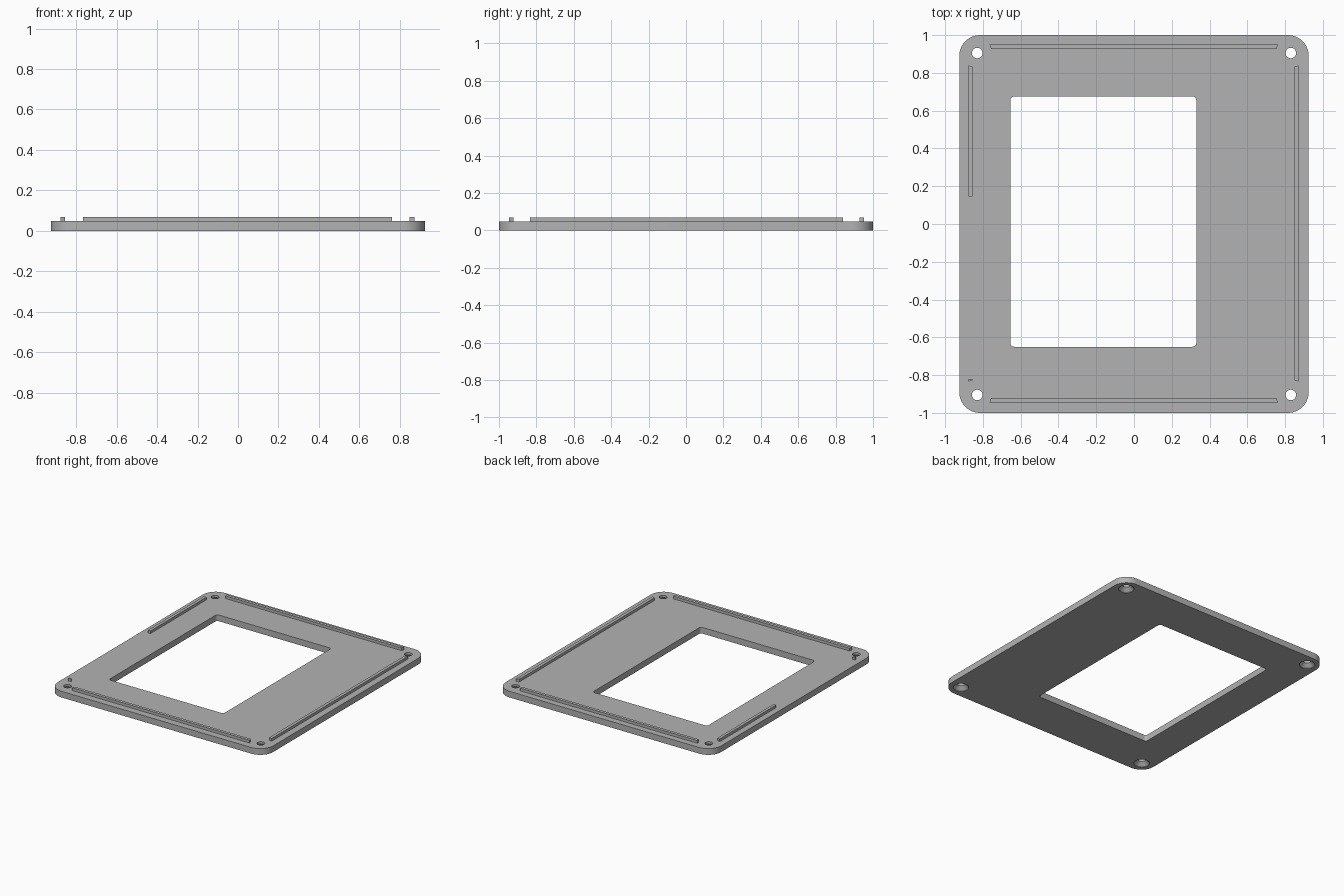
import bpy, bmesh, math

if "Cube" in bpy.data.objects:
    bpy.data.objects.remove(bpy.data.objects["Cube"])

grey = bpy.data.materials.new("plain grey")
grey.diffuse_color = (0.45, 0.45, 0.45, 1)
grey.use_nodes = True
grey.node_tree.nodes["Principled BSDF"].inputs["Base Color"].default_value = grey.diffuse_color

THICK, RIB_TOP = 0.048, 0.069


def prism(name, pts, z0, z1):
    """Extrude a counter-clockwise outline from z0 to z1."""
    bm = bmesh.new()
    low = [bm.verts.new((x, y, z0)) for x, y in pts]
    high = [bm.verts.new((x, y, z1)) for x, y in pts]
    bm.faces.new(low[::-1])
    bm.faces.new(high)
    n = len(pts)
    for i in range(n):
        j = (i + 1) % n
        bm.faces.new((low[i], low[j], high[j], high[i]))
    return finish(name, bm)


def finish(name, bm):
    mesh = bpy.data.meshes.new(name)
    bm.to_mesh(mesh)
    bm.free()
    mesh.materials.append(grey)
    ob = bpy.data.objects.new(name, mesh)
    bpy.context.collection.objects.link(ob)
    return ob


def rounded(x0, x1, y0, y1, r, seg):
    """Outline of a rectangle with rounded corners."""
    pts = []
    corners = ((x1 - r, y1 - r), (x0 + r, y1 - r), (x0 + r, y0 + r), (x1 - r, y0 + r))
    for k, (cx, cy) in enumerate(corners):
        for i in range(seg + 1):
            a = math.pi / 2 * (k + i / seg)
            pts.append((cx + r * math.cos(a), cy + r * math.sin(a)))
    return pts


def screw_cutter(name, x, y):
    """Through hole that flares into a countersink on the underside."""
    rings = ((-0.01, 0.055), (0.004, 0.055), (0.031, 0.028), (THICK + 0.02, 0.028))
    n = 32
    bm = bmesh.new()
    loops = [[bm.verts.new((x + r * math.cos(math.tau * i / n),
                            y + r * math.sin(math.tau * i / n), z))
              for i in range(n)] for z, r in rings]
    bm.faces.new(loops[0][::-1])
    bm.faces.new(loops[-1])
    for a, b in zip(loops, loops[1:]):
        for i in range(n):
            j = (i + 1) % n
            bm.faces.new((a[i], a[j], b[j], b[i]))
    return finish(name, bm)


# Base plate with rounded corners
plate = prism("base_plate", rounded(-0.925, 0.925, -1, 1, 0.11, 12), 0, THICK)

# Window and four screw holes
cutters = [prism("window_cutter", rounded(-0.655, 0.33, -0.65, 0.675, 0.02, 5), -0.05, 0.1)]
for sx in (-1, 1):
    for sy in (-1, 1):
        cutters.append(screw_cutter("screw_hole_cutter", 0.83 * sx, 0.905 * sy))
for c in cutters:
    m = plate.modifiers.new(c.name, 'BOOLEAN')
    m.operation, m.solver, m.object = 'DIFFERENCE', 'EXACT', c
    c.hide_render = True
    c.hide_set(True)

bpy.context.view_layer.objects.active = plate
plate.select_set(True)
for m in list(plate.modifiers):
    bpy.ops.object.modifier_apply(modifier=m.name)
for c in cutters:
    bpy.data.objects.remove(c)
bpy.ops.object.shade_smooth_by_angle(angle=math.radians(30))

# Locating ribs, with ends slanting in toward the middle of the plate
S = 0.008
Z0 = THICK - 0.004
prism("back_rib", [(-0.765 + S, 0.927), (0.762 - S, 0.927), (0.762, 0.951), (-0.765, 0.951)], Z0, RIB_TOP)
prism("front_rib", [(-0.765, -0.946), (0.762, -0.946), (0.762 - S, -0.922), (-0.765 + S, -0.922)], Z0, RIB_TOP)
prism("right_rib", [(0.848, -0.835 + S), (0.872, -0.835), (0.872, 0.84), (0.848, 0.84 - S)], Z0, RIB_TOP)
prism("left_rib", [(-0.877, 0.146), (-0.854, 0.146), (-0.854, 0.84 - S), (-0.877, 0.84)], Z0, RIB_TOP)
prism("left_rib_stub", [(-0.877, -0.835), (-0.854, -0.835 + S), (-0.854, -0.82), (-0.877, -0.82)], Z0, RIB_TOP)
